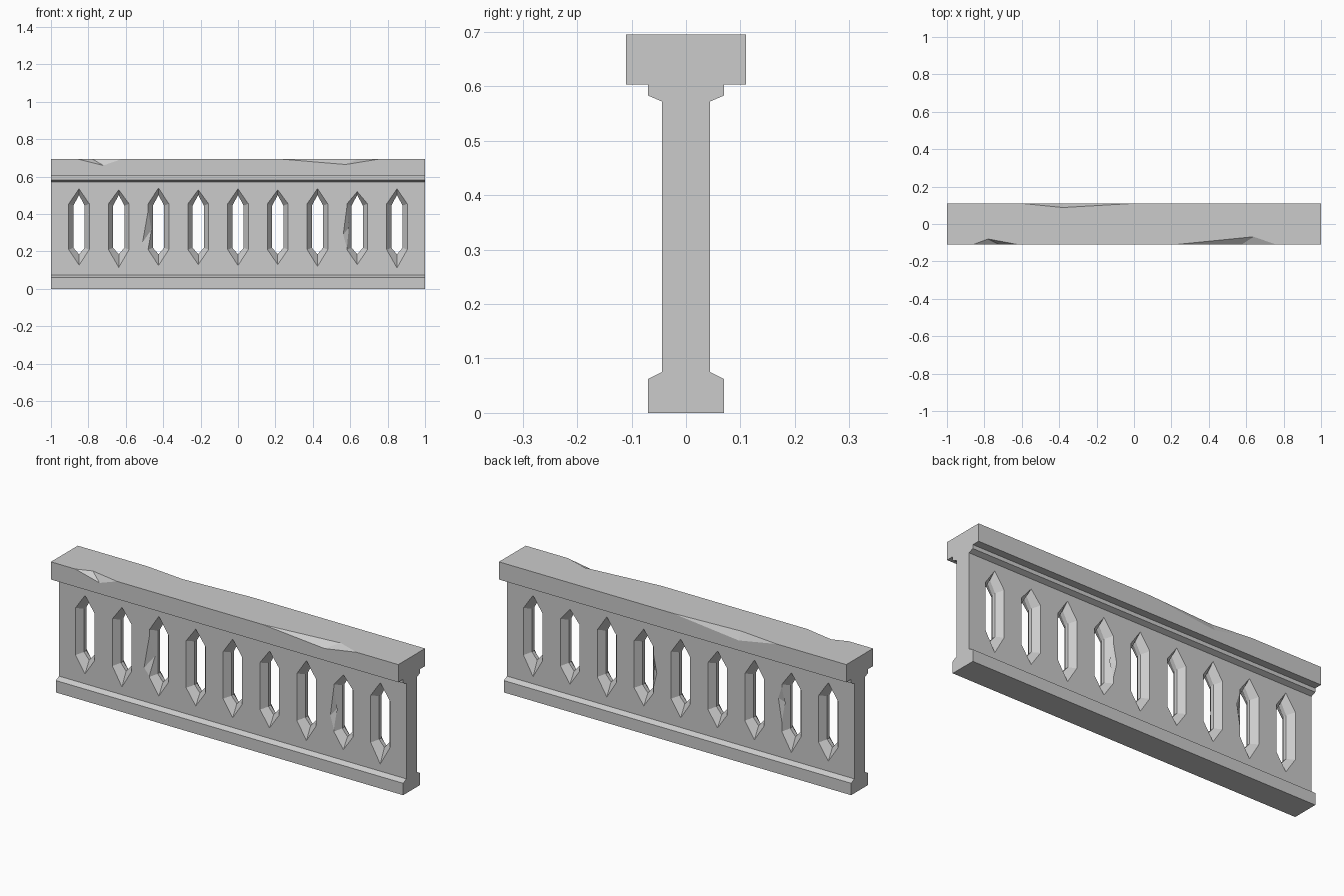
import bpy, bmesh

if "Cube" in bpy.data.objects:
    bpy.data.objects.remove(bpy.data.objects["Cube"])


def finish(bm, name):
    bmesh.ops.recalc_face_normals(bm, faces=bm.faces[:])
    me = bpy.data.meshes.new(name)
    bm.to_mesh(me)
    bm.free()
    ob = bpy.data.objects.new(name, me)
    bpy.context.collection.objects.link(ob)
    return ob


def loft(bm, rings):
    loops = [[bm.verts.new(p) for p in r] for r in rings]
    n = len(loops[0])
    for a, b in zip(loops, loops[1:]):
        for i in range(n):
            j = (i + 1) % n
            bm.faces.new((a[i], a[j], b[j], b[i]))
    bm.faces.new(loops[0][::-1])
    bm.faces.new(loops[-1])


def hull(bm, pts):
    bmesh.ops.convex_hull(bm, input=[bm.verts.new(p) for p in pts])


def cut(target, cutter):
    cutter.hide_render = True
    mod = target.modifiers.new("cut", 'BOOLEAN')
    mod.operation, mod.solver, mod.object = 'DIFFERENCE', 'EXACT', cutter
    bpy.context.view_layer.objects.active = target
    bpy.ops.object.modifier_apply(modifier=mod.name)
    bpy.data.objects.remove(cutter)


# Moulded railing: plinth, wall and cap as one swept profile
half = [(0.07, 0), (0.07, 0.062), (0.044, 0.075), (0.044, 0.572),
        (0.07, 0.583), (0.07, 0.603), (0.11, 0.603), (0.11, 0.695)]
profile = half + [(-y, z) for y, z in reversed(half)]
bm = bmesh.new()
loft(bm, [[(x, y, z) for y, z in profile] for x in (-1, 1)])
railing = finish(bm, "stone_railing")

# Pointed openings, splayed on both faces
tops = [.535, .53, .54, .53, .535, .53, .537, .52, .535]
lows = [.127, .115, .125, .13, .125, .13, .12, .13, .112]


def hexagon(x, y, w, z0, z1, z2, z3):
    return [(x, y, z0), (x + w, y, z1), (x + w, y, z2),
            (x, y, z3), (x - w, y, z2), (x - w, y, z1)]


bm = bmesh.new()
for i in range(9):
    x = -0.85 + i * 0.2125
    rings = []
    for y in (-0.06, -0.044, -0.01, 0.01, 0.044, 0.06):
        if abs(y) > 0.02:
            rings.append(hexagon(x, y, 0.055, lows[i], 0.21, 0.455, tops[i]))
        else:
            rings.append(hexagon(x, y, 0.03, 0.185, 0.22, 0.445, 0.502))
    loft(bm, rings)
cut(railing, finish(bm, "opening_cutter"))

# Chips along the cap edges: start x, end x, top point, face point, side
bm = bmesh.new()
for a, b, tx, ty, fx, fz, s in [(-.86, -.62, -.78, .08, -.72, .66, -1),
                                (.22, .76, .64, .068, .575, .665, -1),
                                (-.6, 0, -.38, .088, -.38, .655, 1)]:
    hull(bm, [(a, s * .11, .695), (b, s * .11, .695), (tx, s * ty, .695),
              (fx, s * .11, fz), ((a + b) / 2, s * .15, .735)])

# Chips beside the openings: edge x, outward step, low z, mid z, high z, side
for x, d, z0, z1, z2, s in [(-.48, -.03, .215, .25, .42, -1),
                            (.5825, -.02, .22, .29, .44, -1),
                            (.1575, -.02, .24, .32, .42, 1),
                            (-.5825, .02, .26, .38, .44, 1)]:
    hull(bm, [(x, s * .044, z0), (x, s * .044, z2), (x + d, s * .044, z1),
              (x - d * .6, s * .018, (z0 + z2) / 2), (x, s * .08, z1)])
cut(railing, finish(bm, "chip_cutter"))
